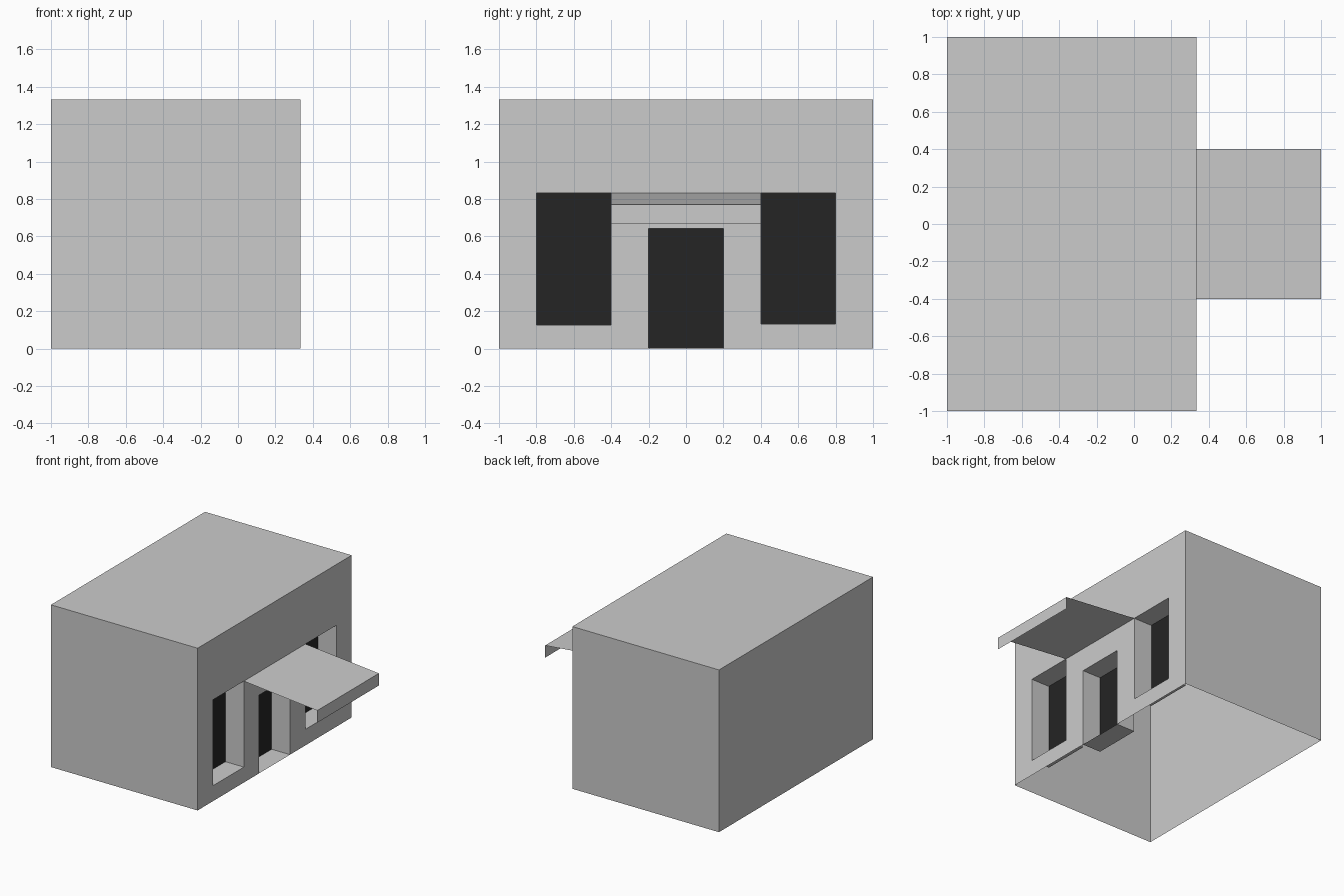
import bpy
import bmesh

if "Cube" in bpy.data.objects:
    bpy.data.objects.remove(bpy.data.objects["Cube"])


def material(name, value):
    m = bpy.data.materials.new(name)
    m.diffuse_color = (value, value, value, 1.0)
    m.use_nodes = True
    m.node_tree.nodes["Principled BSDF"].inputs["Base Color"].default_value = m.diffuse_color
    return m


GREY = material("light grey", 0.6)
BLACK = material("near black", 0.018)

X0, X1, TOP = -1.0, 0.333, 1.333   # shop depth and height
PANE = X1 - 0.167                  # plane of the recessed panes


def sheet(name, quads, mat):
    """Join a list of quads into one thin-surface object."""
    bm = bmesh.new()
    for q in quads:
        bm.faces.new([bm.verts.new(p) for p in q])
    bmesh.ops.remove_doubles(bm, verts=bm.verts, dist=1e-5)
    me = bpy.data.meshes.new(name)
    bm.to_mesh(me)
    bm.free()
    me.materials.append(mat)
    ob = bpy.data.objects.new(name, me)
    bpy.context.collection.objects.link(ob)


def upright(x, y0, y1, z0, z1):
    """Vertical rectangle facing +x."""
    return [(x, y0, z0), (x, y1, z0), (x, y1, z1), (x, y0, z1)]


# Openings: name, y range, z range
openings = [("left_window", -0.8, -0.4, 0.127, 0.833),
            ("door", -0.2, 0.2, 0.0, 0.643),
            ("right_window", 0.4, 0.8, 0.132, 0.833)]

# Shell: roof and three plain walls, open underneath
sheet("building_shell", [
    [(X0, -1, TOP), (X1, -1, TOP), (X1, 1, TOP), (X0, 1, TOP)],
    [(X0, -1, 0), (X1, -1, 0), (X1, -1, TOP), (X0, -1, TOP)],
    [(X1, 1, 0), (X0, 1, 0), (X0, 1, TOP), (X1, 1, TOP)],
    [(X0, 1, 0), (X0, -1, 0), (X0, -1, TOP), (X0, 1, TOP)],
], GREY)

# Entrance wall: strips around the openings
wall, y = [], -1.0
for _, y0, y1, z0, z1 in openings:
    wall.append(upright(X1, y, y0, 0, TOP))
    wall.append(upright(X1, y0, y1, z1, TOP))
    if z0 > 0:
        wall.append(upright(X1, y0, y1, 0, z0))
    y = y1
wall.append(upright(X1, y, 1.0, 0, TOP))
sheet("entrance_wall", wall, GREY)

# Recesses with dark panes at the back
for name, y0, y1, z0, z1 in openings:
    sheet(name + "_recess", [
        [(PANE, y0, z0), (X1, y0, z0), (X1, y1, z0), (PANE, y1, z0)],
        [(PANE, y1, z1), (X1, y1, z1), (X1, y0, z1), (PANE, y0, z1)],
        [(PANE, y0, z1), (X1, y0, z1), (X1, y0, z0), (PANE, y0, z0)],
        [(PANE, y1, z0), (X1, y1, z0), (X1, y1, z1), (PANE, y1, z1)],
    ], GREY)
    sheet(name + "_pane", [upright(PANE, y0, y1, z0, z1)], BLACK)

# Awning: sloping sheet with a hanging front edge
sheet("awning", [
    [(X1, -0.4, 0.833), (1, -0.4, 0.77), (1, 0.4, 0.77), (X1, 0.4, 0.833)],
    upright(1.0, -0.4, 0.4, 0.67, 0.77),
], GREY)
